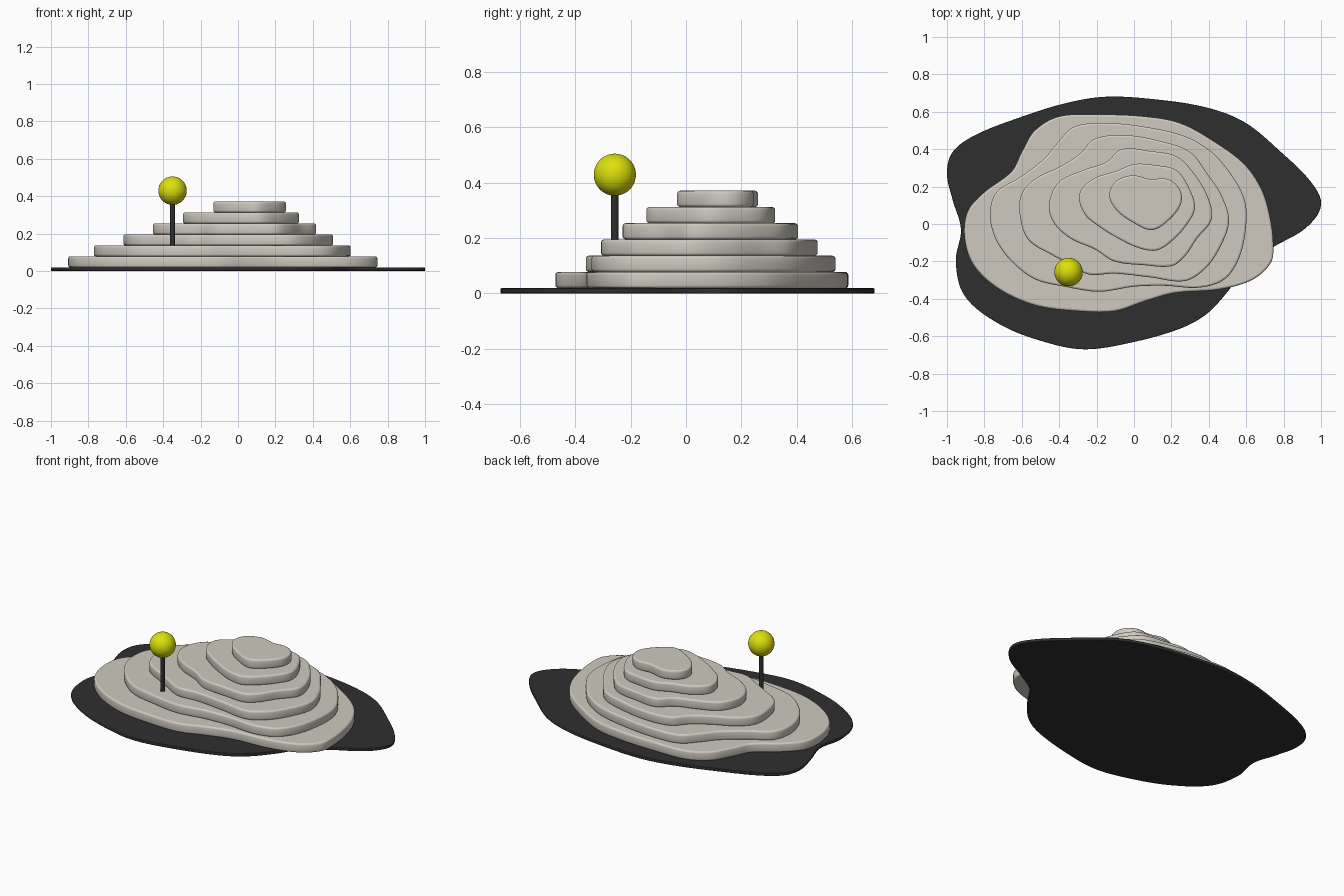
import bpy, bmesh
from mathutils import Vector
from mathutils.geometry import interpolate_bezier


def material(name, rgb):
    m = bpy.data.materials.new(name)
    m.diffuse_color = (*rgb, 1)
    return m


STONE = material("warm grey", (0.62, 0.59, 0.53))
DARK = material("charcoal", (0.028, 0.028, 0.03))
YELLOW = material("yellow", (0.72, 0.74, 0.004))


def smooth_outline(pts, steps=8):
    """Closed smooth curve through the control points."""
    p = [Vector((x, y, 0)) for x, y in pts]
    n = len(p)
    tan = [(p[(i + 1) % n] - p[i - 1]).normalized() for i in range(n)]
    out = []
    for i in range(n):
        a, b = p[i], p[(i + 1) % n]
        h = (b - a).length / 3
        out += interpolate_bezier(a, a + tan[i] * h, b - tan[(i + 1) % n] * h, b, steps + 1)[:-1]
    return out


def slab(name, pts, z0, z1, bevel, mat):
    """Flat plate with a rounded rim."""
    bm = bmesh.new()
    face = bm.faces.new([bm.verts.new((v.x, v.y, z0)) for v in smooth_outline(pts)])
    ext = bmesh.ops.extrude_face_region(bm, geom=[face])["geom"]
    for v in ext:
        if isinstance(v, bmesh.types.BMVert):
            v.co.z = z1
    bmesh.ops.recalc_face_normals(bm, faces=bm.faces)
    rim = [e for e in bm.edges if abs(e.verts[0].co.z - e.verts[1].co.z) < 1e-5]
    bmesh.ops.bevel(bm, geom=rim, offset=bevel, segments=3, profile=0.5, affect='EDGES')
    for f in bm.faces:
        f.smooth = abs(f.normal.z) < 0.995
    me = bpy.data.meshes.new(name)
    bm.to_mesh(me)
    bm.free()
    me.materials.append(mat)
    bpy.context.collection.objects.link(bpy.data.objects.new(name, me))


# Dark base plate
BASE_TOP = 0.019
slab("base_plate", [
    (1.0, .10), (.95, .22), (.78, .39), (.59, .545), (.38, .625), (.08, .67), (-.16, .68),
    (-.37, .645), (-.61, .57), (-.85, .475), (-.97, .385), (-1.0, .27), (-.97, .13),
    (-.925, -.03), (-.953, -.2), (-.905, -.385), (-.72, -.535), (-.48, -.63), (-.265, -.67),
    (-.02, -.635), (.245, -.56), (.39, -.48), (.51, -.35), (.61, -.21), (.75, -.12), (.92, -.02)],
    0, BASE_TOP, 0.004, DARK)

# Six stacked contour layers
STEP = 0.0587


def layer(i, pts):
    z = BASE_TOP + i * STEP
    slab(f"contour_layer_{i + 1}", pts, z, z + STEP, 0.011, STONE)


layer(0, [
    (.745, -.11), (.725, .05), (.68, .19), (.59, .32), (.43, .44), (.245, .54), (.055, .575),
    (-.185, .585), (-.4, .575), (-.53, .5), (-.6, .385), (-.655, .28), (-.8, .17), (-.89, .065),
    (-.905, -.08), (-.855, -.225), (-.72, -.35), (-.53, -.435), (-.32, -.465), (-.105, -.467),
    (.055, -.415), (.215, -.37), (.455, -.35), (.63, -.3), (.73, -.21)])
layer(1, [
    (.6, 0), (.59, .135), (.52, .265), (.415, .385), (.27, .47), (.055, .52), (-.16, .54),
    (-.32, .52), (-.4, .445), (-.48, .35), (-.61, .25), (-.735, .17), (-.77, .055),
    (-.74, -.08), (-.655, -.2), (-.53, -.295), (-.37, -.335), (-.185, -.362), (0, -.335),
    (.16, -.33), (.35, -.34), (.485, -.295), (.565, -.175)])
layer(2, [
    (.508, .015), (.47, .15), (.395, .265), (.3, .385), (.135, .445), (-.05, .475),
    (-.21, .455), (-.29, .375), (-.39, .31), (-.53, .24), (-.605, .15), (-.605, .015),
    (-.56, -.09), (-.44, -.165), (-.345, -.215), (-.24, -.27), (-.105, -.265), (.085, -.285),
    (.27, -.305), (.38, -.24), (.46, -.125)])
layer(3, [
    (.415, .025), (.395, .145), (.325, .265), (.23, .36), (.085, .39), (-.065, .4),
    (-.15, .33), (-.265, .29), (-.4, .225), (-.455, .105), (-.425, 0), (-.335, -.08),
    (-.21, -.135), (-.105, -.2), (.055, -.22), (.2, -.225), (.27, -.175), (.335, -.08)])
layer(4, [
    (.325, .08), (.305, .17), (.23, .285), (.11, .315), (0, .32), (-.09, .285), (-.22, .24),
    (-.292, .16), (-.265, .055), (-.185, -.015), (-.08, -.08), (.03, -.13), (.125, -.14),
    (.215, -.08), (.285, 0)])
layer(5, [
    (.25, .105), (.245, .185), (.18, .24), (.085, .24), (-.01, .26), (-.1, .225),
    (-.132, .15), (-.09, .07), (0, .005), (.095, -.032), (.18, .015)])

# Marker pin standing on the second layer
PX, PY = -0.35, -0.257
bpy.ops.mesh.primitive_cylinder_add(vertices=32, radius=0.0135, depth=0.27, location=(PX, PY, 0.265))
pin = bpy.context.object
pin.name = "pin_stem"
pin.data.materials.append(DARK)
bpy.ops.object.shade_smooth_by_angle()

bpy.ops.mesh.primitive_uv_sphere_add(segments=48, ring_count=24, radius=0.076, location=(PX, PY, 0.429))
ball = bpy.context.object
ball.name = "pin_head"
ball.data.materials.append(YELLOW)
bpy.ops.object.shade_smooth()
